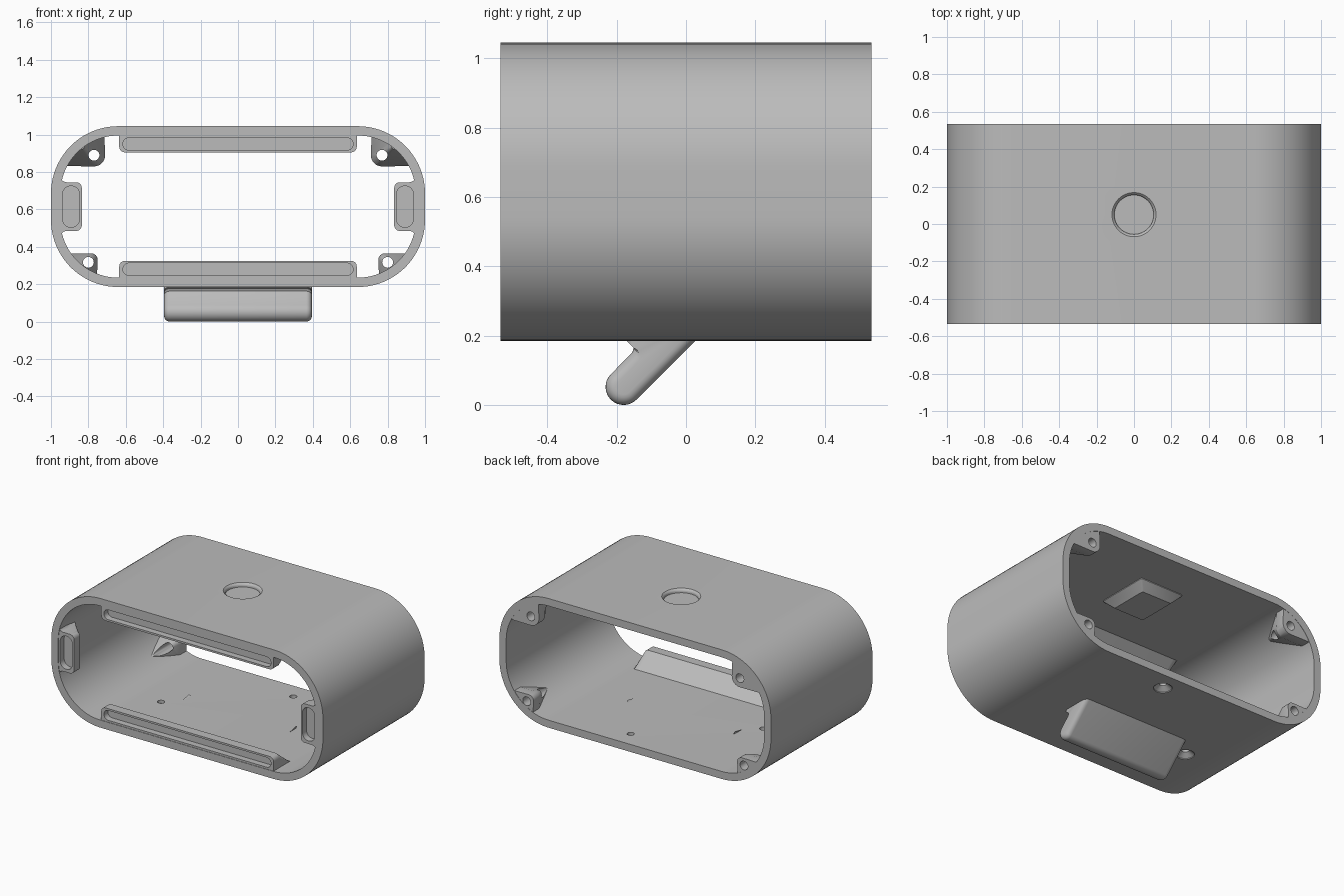
import bpy, bmesh
from math import sin, cos, pi, radians
from mathutils import Vector

cube = bpy.data.objects.get("Cube")
if cube:
    bpy.data.objects.remove(cube)

grey = bpy.data.materials.new("plain_grey")
grey.use_nodes = True
colour = (0.5, 0.5, 0.5, 1)
grey.diffuse_color = colour
grey.node_tree.nodes["Principled BSDF"].inputs["Base Color"].default_value = colour

W, BOTTOM, TOP, DEPTH = 1.0, 0.185, 1.045, 0.535
R, WALL = 0.36, 0.05
MID = (BOTTOM + TOP) / 2


def arc(cx, cy, r, a0, a1, n=8):
    """Points on an arc, angles in degrees."""
    angles = [radians(a0 + (a1 - a0) * i / n) for i in range(n + 1)]
    return [(cx + r * cos(a), cy + r * sin(a)) for a in angles]


def round_rect(hw, hh, r, n=8):
    pts = []
    for sx, sy, a in ((1, 1, 0), (-1, 1, 90), (-1, -1, 180), (1, -1, 270)):
        pts += arc(sx * (hw - r), sy * (hh - r), r, a, a + 90, n)
    return pts


def loft(name, sections, closed=False):
    """Skin matching rings of points; cap the ends or close the loop."""
    bm = bmesh.new()
    rings = [[bm.verts.new(p) for p in s] for s in sections]
    pairs = list(zip(rings, rings[1:]))
    if closed:
        pairs.append((rings[-1], rings[0]))
    for a, b in pairs:
        for i in range(len(a)):
            j = (i + 1) % len(a)
            bm.faces.new((a[i], a[j], b[j], b[i]))
    if not closed:
        bm.faces.new(rings[0])
        bm.faces.new(rings[-1])
    bmesh.ops.recalc_face_normals(bm, faces=bm.faces)
    me = bpy.data.meshes.new(name)
    bm.to_mesh(me)
    bm.free()
    me.materials.append(grey)
    ob = bpy.data.objects.new(name, me)
    bpy.context.collection.objects.link(ob)
    return ob


def cut(ob, cutter):
    mod = ob.modifiers.new("cut", 'BOOLEAN')
    mod.operation = 'DIFFERENCE'
    mod.solver = 'EXACT'
    mod.object = cutter
    cutter.hide_render = True
    bpy.context.view_layer.objects.active = ob
    bpy.ops.object.modifier_apply(modifier=mod.name)
    bpy.data.objects.remove(cutter)


def lathe_z(name, x, y, steps):
    """Stack of circles given as (radius, height)."""
    return loft(name, [[(px, py, z) for px, py in arc(x, y, r, 0, 352.5, 47)]
                       for r, z in steps])


parts = []

# Open-ended shell
outer = round_rect(W, TOP - MID, R, 20)
inner = round_rect(W - WALL, TOP - MID - WALL, R - WALL, 20)
shell = loft("shell", [[(x, y, MID + z) for x, z in ring]
                       for ring, y in ((outer, -DEPTH), (outer, DEPTH),
                                       (inner, DEPTH), (inner, -DEPTH))], True)
# Round dimple in the top, two countersunk holes in the floor
cut(shell, lathe_z("dimple_cutter", 0, 0.05,
                   [(0.125, 1.06), (0.118, 1.045), (0.108, 1.037),
                    (0.105, 1.03), (0.105, 1.02)]))
for hx, hy in ((-0.49, -0.11), (0.12, 0.41)):
    cut(shell, lathe_z("hole_cutter", hx, hy,
                       [(0.06, 0.17), (0.055, 0.19), (0.022, 0.215), (0.022, 0.26)]))
parts.append(shell)


# Slotted rails and tabs inside the front opening, sloping back to the wall
def holder(name, half, height, flare, place):
    r = 0.03
    prof = arc(half - r, height - r, r, 0, 90, 6)
    prof = [(half + flare, -0.02)] + \
        (arc(half + flare, flare, flare, 270, 180, 6) if flare else [(half, 0)]) + prof
    prof += [(-u, h) for u, h in reversed(prof)]
    secs = []
    for y, s in ((-0.532, 1), (-0.47, 1), (-0.36, 0)):
        secs.append([place(u, h * s if h > 0 else h, y) for u, h in prof])
    ob = loft(name, secs)
    hh = (height - 0.025) / 2
    slot = round_rect(half - 0.02, hh, hh * 0.95, 6)
    cut(ob, loft("slot_cutter", [[place(u, h + height / 2, y) for u, h in slot]
                                 for y in (-0.6, -0.49)]))
    parts.append(ob)


holder("bottom_rail", 0.635, 0.09, 0,
       lambda u, h, y: (u, y, BOTTOM + WALL + h))
holder("top_rail", 0.635, 0.09, 0,
       lambda u, h, y: (u, y, TOP - WALL - h))
holder("left_tab", 0.13, 0.115, 0.035,
       lambda u, h, y: (W - WALL - h, y, MID + u))
holder("right_tab", 0.13, 0.115, 0.035,
       lambda u, h, y: (h - W + WALL, y, MID + u))


# Screw bosses in the back corners, tapering forward into the wall
def boss(name, side, up, x_edge, z_edge, r, a0, a1, hole):
    cx, cz = W - R, TOP - MID - R
    prof = arc(cx, cz, R - 0.025, a0, a1, 10)
    prof += arc(x_edge + r, z_edge + r, r, 180, 270, 8)
    mid = radians((a0 + a1) / 2)
    root = Vector((cx + (R - 0.025) * cos(mid), cz + (R - 0.025) * sin(mid)))
    secs = []
    for y, s in ((0.533, 1), (0.47, 1), (0.27, 0.2)):
        ring = [root + (Vector(p) - root) * s for p in prof]
        secs.append([(side * p.x, y, MID + up * p.y) for p in ring])
    ob = loft(name, secs)
    circle = arc(hole[0], hole[1], 0.029, 0, 345, 23)
    cut(ob, loft("screw_cutter", [[(side * x, y, MID + up * z) for x, z in circle]
                                  for y in (0.2, 0.6)]))
    parts.append(ob)


for label, side in (("left", 1), ("right", -1)):
    boss("upper_boss_" + label, side, 1, 0.71, 0.215, 0.06, 26, 77, (0.77, 0.275))
    boss("lower_boss_" + label, side, -1, 0.75, 0.25, 0.035, 33, 70, (0.80, 0.298))

# Block under the ceiling, beneath the dimple
block = []
for inset, z in ((0, 1.01), (0, 0.99), (0.05, 0.94)):
    block.append([(x, 0.08 + y, z)
                  for x, y in round_rect(0.16 - inset, 0.18 - inset, 0.01, 2)])
parts.append(loft("ceiling_block", block))


# Slanted foot under the floor, with rounded ends
def foot_profile(inset):
    d = inset * 0.7
    pts = [(0.07 - d, 0.228 + d)]
    pts += reversed(arc(-0.18, 0.052, 0.052 - inset, 135, 315, 16))
    fillet = [(-0.155, 0.151), (-0.151, 0.163), (-0.157, 0.177),
              (-0.172, 0.185), (-0.172, 0.228)]
    return pts + [(y + d, z - d) for y, z in fillet]


ends = [(0.365 + 0.03 * sin(t * pi / 10), 0.03 * (1 - cos(t * pi / 10)))
        for t in range(6)]
rows = [(-x, i) for x, i in reversed(ends)] + ends
parts.append(loft("foot", [[(x, y, z) for y, z in foot_profile(i)] for x, i in rows]))

# Smooth the curves, keep the edges sharp
bpy.ops.object.select_all(action='DESELECT')
for ob in parts:
    ob.select_set(True)
bpy.context.view_layer.objects.active = shell
bpy.ops.object.shade_smooth_by_angle(angle=radians(30))
